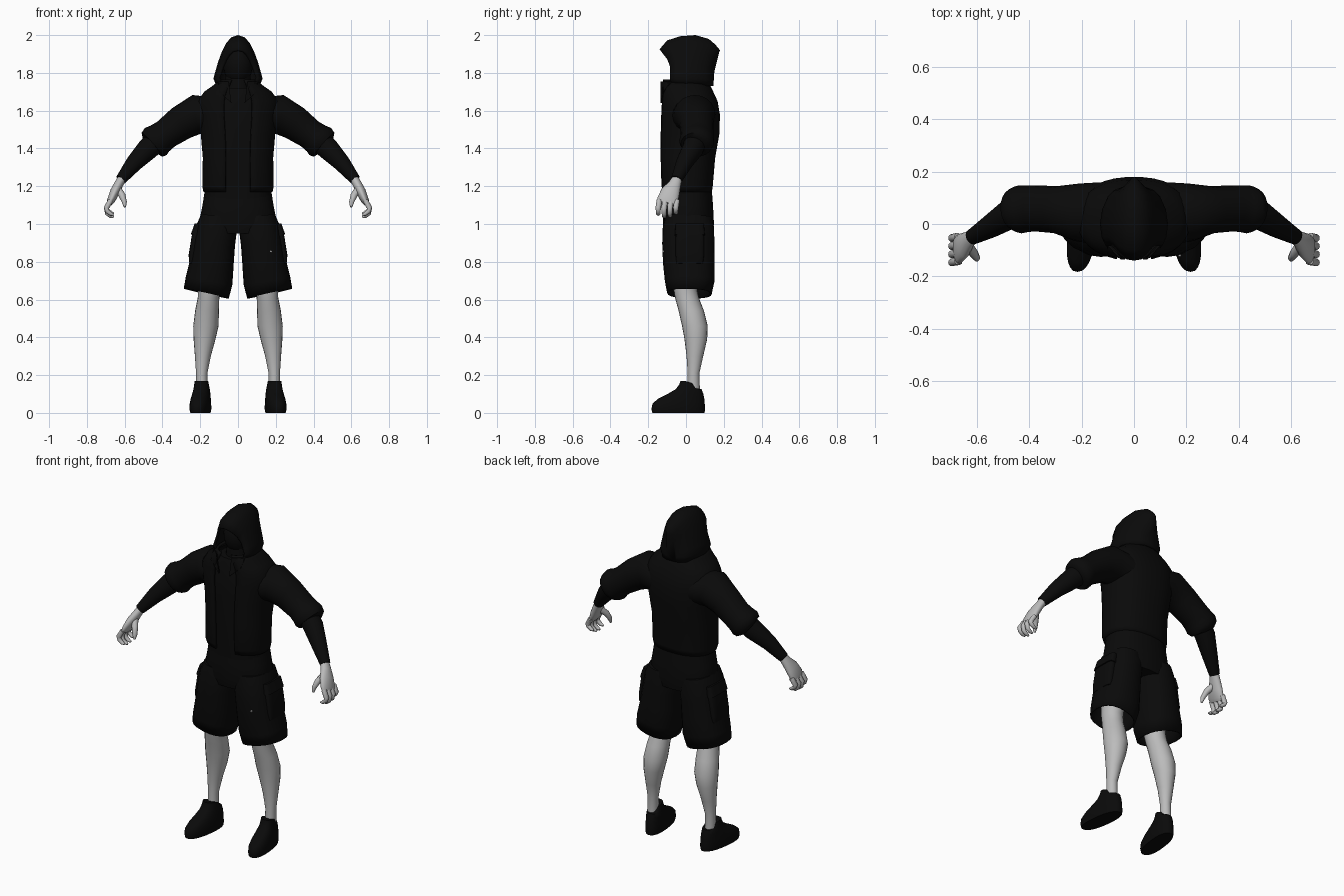
import bpy, bmesh, math
from mathutils import Vector

cube = bpy.data.objects.get("Cube")
if cube:
    bpy.data.objects.remove(cube, do_unlink=True)


def material(name, value):
    m = bpy.data.materials.new(name)
    m.use_nodes = True
    m.diffuse_color = (value, value, value, 1)
    bsdf = m.node_tree.nodes["Principled BSDF"]
    bsdf.inputs["Base Color"].default_value = m.diffuse_color
    bsdf.inputs["Roughness"].default_value = 0.9
    return m


BLACK = material("black cloth", 0.003)
SKIN = material("pale grey skin", 0.5)


def finish(name, bm, mat, mirror=False, thick=0):
    bmesh.ops.recalc_face_normals(bm, faces=bm.faces)
    mesh = bpy.data.meshes.new(name)
    bm.to_mesh(mesh)
    bm.free()
    mesh.materials.append(mat)
    ob = bpy.data.objects.new(name, mesh)
    bpy.context.collection.objects.link(ob)
    bpy.ops.object.select_all(action='DESELECT')
    bpy.context.view_layer.objects.active = ob
    ob.select_set(True)
    bpy.ops.object.shade_smooth_by_angle(angle=math.radians(50))
    if thick:
        s = ob.modifiers.new("thickness", 'SOLIDIFY')
        s.thickness, s.offset = thick, -1
    if mirror:
        ob.modifiers.new("mirror", 'MIRROR')
    return ob


def loft(bm, rings, closed=True, caps=(True, True)):
    """Skin a list of point rings."""
    vs = [[bm.verts.new(p) for p in r] for r in rings]
    n = len(vs[0])
    for a, b in zip(vs, vs[1:]):
        for i in range(n if closed else n - 1):
            j = (i + 1) % n
            bm.faces.new((a[i], a[j], b[j], b[i]))
    for flag, ring in zip(caps, (vs[0], vs[-1])):
        if flag:
            bm.faces.new(ring)


def tube_rings(path, sides=20, level=False, power=1.0, gap=0):
    """Ellipse rings square to a path of (x, y, z, radius_u, radius_y)."""
    pts = [Vector(p[:3]) for p in path]
    rings = []
    for i, p in enumerate(path):
        d = Vector((0, 0, -1))
        if not level:
            d = (pts[min(i + 1, len(pts) - 1)] - pts[max(i - 1, 0)]).normalized()
        v = Vector((0, 1, 0))
        v = (v - d * v.dot(d)).normalized()
        u = v.cross(d)
        ring = []
        for k in range(sides):
            if gap:
                a = -math.pi / 2 + gap + (2 * math.pi - 2 * gap) * k / (sides - 1)
            else:
                a = 2 * math.pi * k / sides
            c, s = math.cos(a), math.sin(a)
            c = math.copysign(abs(c) ** power, c)
            s = math.copysign(abs(s) ** power, s)
            ring.append(pts[i] + u * p[3] * c + v * p[4] * s)
        rings.append(ring)
    return rings


def tube(name, path, mat, mirror=True, caps=(True, True), thick=0, **kw):
    bm = bmesh.new()
    loft(bm, tube_rings(path, **kw), not kw.get("gap"), caps)
    return finish(name, bm, mat, mirror, thick)


def spans(rows):
    """Turn (z, half_width, front, back) rows into centred path points."""
    return [(0, (f + b) / 2, z, w, (b - f) / 2) for z, w, f, b in rows]


# Shirt, open jacket and neck
tube("shirt", spans([(1.12, .178, -.115, .135), (1.3, .178, -.12, .14),
                     (1.5, .18, -.12, .16), (1.64, .17, -.115, .15),
                     (1.72, .1, -.09, .1)]), BLACK, False, level=True, power=.85)
tube("jacket", spans([(1.17, .184, -.125, .138), (1.2, .19, -.135, .142),
                      (1.35, .187, -.14, .155), (1.48, .198, -.14, .178),
                      (1.58, .215, -.137, .18), (1.65, .215, -.133, .168),
                      (1.7, .18, -.13, .145), (1.735, .13, -.13, .128),
                      (1.765, .1, -.125, .1)]),
     BLACK, False, caps=(False, False), thick=.015, level=True, power=.85, gap=.3, sides=30)
tube("neck", spans([(1.68, .075, -.07, .1), (1.8, .065, -.06, .09)]), BLACK, False, level=True)

# Face inside the hood
bm = bmesh.new()
bmesh.ops.create_uvsphere(bm, u_segments=20, v_segments=14, radius=1)
for v in bm.verts:
    v.co = Vector((v.co.x * .078, v.co.y * .09 + .005, v.co.z * .115 + 1.845))
finish("face", bm, BLACK)

# Hood: arches from brim to the pointed back, (top y, lower y, half width, bottom, top)
outline = [(.88, 0), (1, .15), (.92, .3), (.8, .5), (.65, .7), (.48, .86), (.28, .96), (0, 1)]
outline += [(-x, h) for x, h in reversed(outline[:-1])]
arches = [(-.14, -.085, .108, 1.745, 1.925), (-.1, -.05, .124, 1.735, 1.972),
          (-.03, 0, .13, 1.73, 1.994), (.05, .055, .122, 1.73, 2.0),
          (.12, .105, .1, 1.73, 1.98), (.155, .13, .075, 1.73, 1.95),
          (.18, .145, .035, 1.73, 1.92)]
bm = bmesh.new()
loft(bm, [[(x * w, lo + (hi - lo) * max(0, h - .6) / .4, b + (t - b) * h) for x, h in outline]
          for hi, lo, w, b, t in arches], False, (False, True))
finish("hood", bm, BLACK, thick=.015)

# Pointed collar flaps
bm = bmesh.new()
loft(bm, [[(.035, -.125, 1.64), (.1, -.105, 1.7), (.1, -.07, 1.755), (.05, -.128, 1.755)],
          [(.035, -.135, 1.64), (.1, -.12, 1.7), (.105, -.08, 1.755), (.05, -.136, 1.755)]])
finish("collar_flap", bm, BLACK, True)

# Sleeves pushed up to the elbow, with a rolled edge
tube("sleeve", [(.13, .04, 1.57, .1, .12), (.22, .045, 1.58, .105, .11),
                (.3, .055, 1.535, .092, .09), (.38, .06, 1.477, .08, .088),
                (.415, .058, 1.452, .084, .09), (.435, .056, 1.437, .092, .092),
                (.455, .055, 1.42, .084, .082), (.46, .053, 1.415, .06, .06)], BLACK)
tube("forearm", [(.42, .055, 1.45, .06, .06), (.48, .035, 1.395, .058, .056),
                 (.55, -.01, 1.322, .045, .044), (.62, -.05, 1.235, .029, .03)], BLACK)

# Hands with curled fingers
tube("palm", [(.612, -.045, 1.245, .023, .025), (.632, -.06, 1.21, .024, .034),
              (.652, -.082, 1.17, .026, .05), (.672, -.098, 1.125, .021, .056),
              (.68, -.102, 1.108, .014, .05)], SKIN)
for i, name in enumerate(["index", "middle", "ring", "little"]):
    y = -.147 + i * .031
    drop = (.012, 0, .003, .018)[i]
    tube(name + "_finger", [(.674, y + .006, 1.125, .014, .015), (.697, y, 1.085, .014, .015),
                            (.692, y, 1.055 + drop, .012, .013),
                            (.672, y, 1.04 + drop, .01, .011),
                            (.658, y, 1.037 + drop, .005, .006)], SKIN, sides=10)
tube("thumb", [(.64, -.075, 1.19, .02, .02), (.613, -.112, 1.15, .018, .018),
               (.601, -.13, 1.115, .013, .014), (.599, -.136, 1.09, .006, .007)],
     SKIN, sides=10)

# Baggy shorts
tube("shorts_seat", spans([(1.2, .172, -.11, .135), (1.1, .188, -.118, .143),
                           (1.0, .208, -.122, .148), (.95, .18, -.11, .14)]),
     BLACK, False, level=True, power=.85)
tube("shorts_leg", [(.107, .015, 1.04, .09, .125), (.113, .013, .98, .108, .136),
                    (.126, .012, .9, .111, .138), (.138, .015, .8, .116, .137),
                    (.153, .02, .7, .125, .132), (.168, .018, .632, .122, .118)],
     BLACK, caps=(True, False), thick=.01, power=.85)

# Cargo pockets with flaps
tube("cargo_pocket", [(.214, .02, .99, .018, .07), (.222, .02, .93, .024, .075),
                      (.236, .02, .83, .026, .075), (.244, .02, .79, .014, .07)],
     BLACK, power=.5)
tube("pocket_flap", [(.21, .02, 1.0, .02, .075), (.222, .02, .94, .028, .08)],
     BLACK, power=.5)

# Small metal button on the left shorts leg
bm = bmesh.new()
bmesh.ops.create_cone(bm, cap_ends=True, segments=8, radius1=.005, radius2=.005, depth=.008)
for v in bm.verts:
    v.co = Vector((v.co.x + .175, v.co.z - .121, v.co.y + .855))
finish("button", bm, SKIN)

# Lower legs
tube("leg", [(.145, .005, .85, .07, .075), (.152, -.005, .66, .06, .062),
             (.156, .005, .61, .057, .063), (.164, .028, .54, .063, .067),
             (.17, .047, .46, .067, .068), (.177, .052, .39, .058, .06),
             (.186, .047, .3, .042, .044), (.192, .04, .21, .03, .031),
             (.192, .04, .1, .03, .034)], SKIN, level=True)

# Shoes, toes turned slightly outward
rings = tube_rings([(.194, -.04, 0, .05, .138), (.194, -.041, .02, .054, .142),
                    (.194, -.039, .05, .053, .138), (.194, -.025, .075, .05, .122),
                    (.194, -.003, .1, .046, .095), (.194, .014, .125, .042, .069),
                    (.194, .016, .15, .039, .052), (.194, .01, .168, .036, .04)],
                   24, level=True, power=.85)
for i, ring in enumerate(rings):
    for p in ring:
        p.x -= p.y * .12
        # Collar dips towards the heel
        if i > 5:
            p.z -= max(0, p.y) * .35
bm = bmesh.new()
loft(bm, rings)
finish("shoe", bm, BLACK, True)
